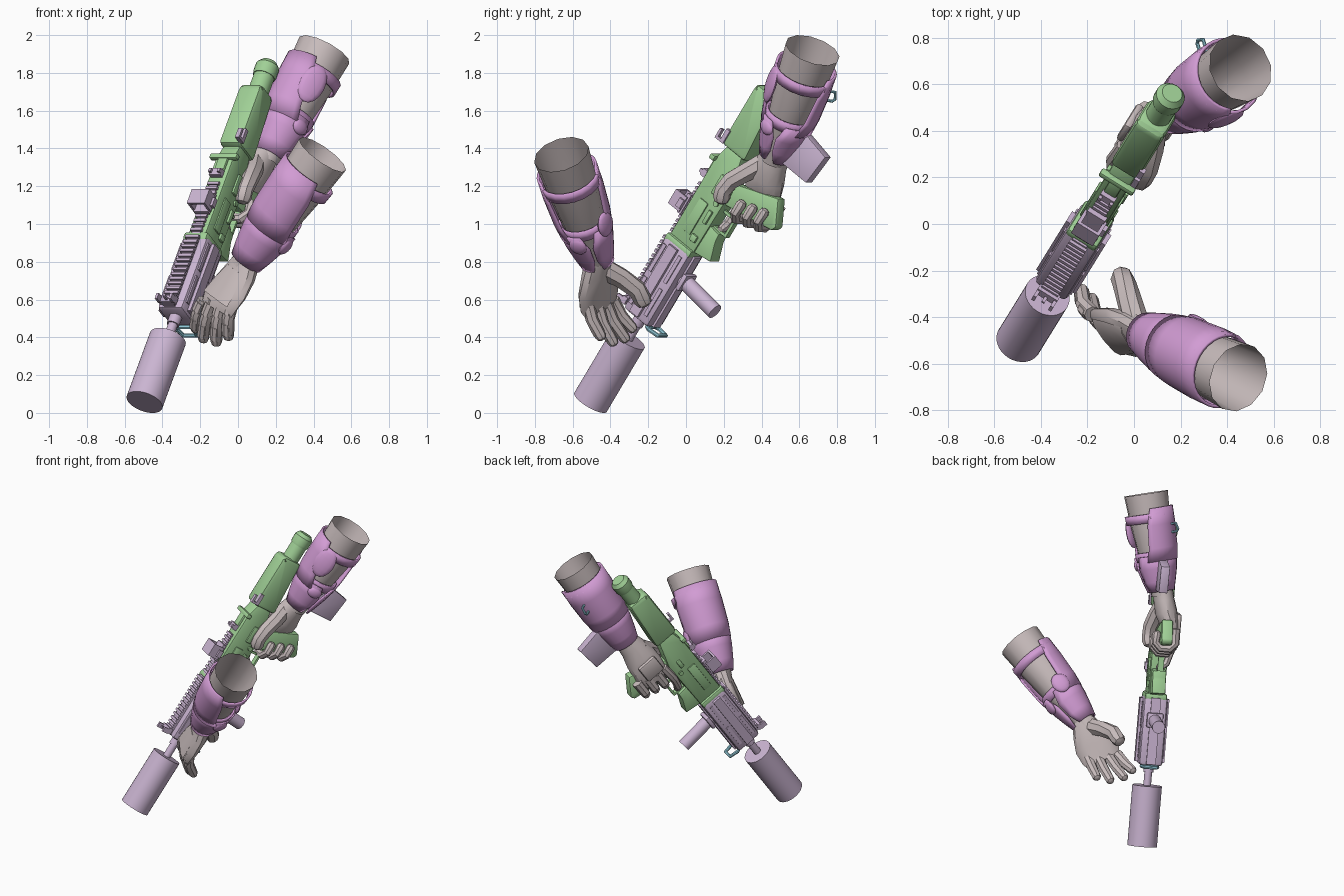
import bpy, bmesh, math
from mathutils import Matrix, Vector

cube = bpy.data.objects.get("Cube")
if cube:
    bpy.data.objects.remove(cube)


def material(name, hexcol):
    m = bpy.data.materials.new(name)
    rgb = [int(hexcol[i:i + 2], 16) / 255 for i in (0, 2, 4)]
    col = [c / 12.92 if c < 0.04 else ((c + 0.055) / 1.055) ** 2.4 for c in rgb] + [1]
    m.use_nodes = True
    m.diffuse_color = col
    m.node_tree.nodes["Principled BSDF"].inputs["Base Color"].default_value = col
    return m


GREEN = material("soft green", "A0D096")
LILAC = material("pale lilac", "CBB5D2")
PURPLE = material("armour purple", "D29CD4")
GREY = material("glove grey", "C8BCBC")
BLUE = material("loop blue", "98D2E2")
made = []


def add(name, bm, mat, M=Matrix(), thick=0):
    bmesh.ops.recalc_face_normals(bm, faces=bm.faces)
    me = bpy.data.meshes.new(name)
    bm.to_mesh(me)
    bm.free()
    me.materials.append(mat)
    ob = bpy.data.objects.new(name, me)
    bpy.context.scene.collection.objects.link(ob)
    ob.matrix_world = M
    if thick:
        mod = ob.modifiers.new("thickness", 'SOLIDIFY')
        mod.thickness, mod.offset = thick, 1
    made.append(ob)
    return ob


# Gun frame: local x = gun's left, y = muzzle to stock, z = gun's top
S = Vector((0.851, -0.526, 0))
A = Vector((0.301, 0.487, 0.82))
U = S.cross(A)
G = Matrix.Translation((-0.495, -0.505, 0.057)) @ Matrix((S, A, U)).transposed().to_4x4()


def boxes(name, extents, mat, bevel=0):
    bm = bmesh.new()
    for x0, x1, y0, y1, z0, z1 in extents:
        T = Matrix.Translation(((x0 + x1) / 2, (y0 + y1) / 2, (z0 + z1) / 2))
        bmesh.ops.create_cube(bm, size=1, matrix=T @ Matrix.Diagonal((x1 - x0, y1 - y0, z1 - z0, 1)))
    if bevel:
        bmesh.ops.bevel(bm, geom=bm.edges[:], offset=bevel, segments=2, profile=0.5, affect='EDGES')
    return add(name, bm, mat, G)


def plate(name, outline, half, mat, bevel=0.008, off=0):
    """Side outline (y, z) given thickness across the gun."""
    bm = bmesh.new()
    f = bm.faces.new([bm.verts.new((off - half, y, z)) for y, z in outline])
    ext = bmesh.ops.extrude_face_region(bm, geom=[f])["geom"]
    bmesh.ops.translate(bm, vec=(2 * half, 0, 0), verts=[v for v in ext if isinstance(v, bmesh.types.BMVert)])
    bmesh.ops.bevel(bm, geom=bm.edges[:], offset=bevel, segments=2, profile=0.5, affect='EDGES')
    return add(name, bm, mat, G)


def loft(name, rings, side, mat, M=Matrix(), sides=10, closed=False, caps=True):
    """Skin elliptical rings (centre, half width, half depth) along a path."""
    bm, loops = bmesh.new(), []
    pts = [Vector(r[0]) for r in rings]
    n = len(pts)
    for i, (c, hw, hd) in enumerate(rings):
        if closed:
            t = pts[(i + 1) % n] - pts[i - 1]
        else:
            t = pts[min(i + 1, n - 1)] - pts[max(i - 1, 0)]
        t.normalize()
        x = Vector(side)
        x = (x - t * x.dot(t)).normalized()
        y = t.cross(x)
        loops.append([bm.verts.new(pts[i] + x * hw * math.cos(a) + y * hd * math.sin(a))
                      for a in (2 * math.pi * k / sides for k in range(sides))])
    for a, b in list(zip(loops, loops[1:])) + ([(loops[-1], loops[0])] if closed else []):
        for k in range(sides):
            bm.faces.new((a[k], a[(k + 1) % sides], b[(k + 1) % sides], b[k]))
    if caps and not closed:
        bm.faces.new(loops[0])
        bm.faces.new(loops[-1])
    return add(name, bm, mat, M)


def rod(name, p, q, r, mat, sides=24):
    return loft(name, [(p, r, r), (q, r, r)], (1, 0, 0.01), mat, G, sides)


def finger(name, pts, r, side, M=Matrix()):
    p = [Vector(c) for c in pts]
    d = (p[-1] - p[-2]).normalized() * r
    rings = [(c, r * (1 - 0.06 * i), r * (1 - 0.06 * i)) for i, c in enumerate(p[:-1])]
    rings += [(p[-1] - d * 0.7, r * 0.85, r * 0.85), (p[-1] - d * 0.2, r * 0.65, r * 0.65), (p[-1], r * 0.25, r * 0.25)]
    return loft(name, rings, side, GREY, M, 8)


# Suppressor, barrel and handguard
rod("suppressor", (0, 0, 0), (0, 0.41, 0), 0.1, LILAC, 32)
rod("barrel", (0, 0.4, 0), (0, 0.6, 0), 0.026, LILAC)
rod("barrel_collar", (0, 0.5, 0), (0, 0.55, 0), 0.034, LILAC)
boxes("handguard", [(-0.08, 0.08, 0.55, 1.02, -0.1, 0.085)], LILAC, 0.022)
rails = [(-0.035, 0.035, 0.56, 1.01, 0.075, 0.1), (-0.032, 0.032, 0.56, 1.01, -0.112, -0.095)]
rails += [(x, x + 0.022, 0.57, 1.0, -0.03, 0.03) for x in (-0.099, 0.077)]
rails += [(-0.042, 0.042, 0.565 + i * 0.03, 0.581 + i * 0.03, 0.098, 0.114) for i in range(15)]
boxes("handguard_rails", rails, LILAC)
boxes("handguard_ribs", [(x, x + 0.01, y, y + 0.17, z, z + 0.022)
                         for x in (-0.087, 0.077) for y in (0.6, 0.81) for z in (-0.07, 0.045)], LILAC)
boxes("front_sight", [(-0.05, 0.05, 0.56, 0.6, 0.1, 0.13), (-0.05, -0.035, 0.555, 0.59, 0.12, 0.165),
                      (0.035, 0.05, 0.555, 0.59, 0.12, 0.165), (-0.007, 0.007, 0.57, 0.58, 0.12, 0.16)], LILAC)
rod("foregrip", (0, 0.86, -0.1), (0, 0.835, -0.36), 0.043, LILAC)
boxes("foregrip_clamp", [(-0.055, 0.055, 0.81, 0.91, -0.14, -0.11)], LILAC, 0.01)


def loop(name, M):
    corners = [(-0.04, 0), (0.04, 0), (0.055, 0.02), (0.04, 0.08), (-0.04, 0.08), (-0.055, 0.02)]
    return loft(name, [((x, 0, -z), 0.012, 0.012) for x, z in corners], (0, 1, 0), BLUE, M, 8, True)


loop("front_sling_loop", G @ Matrix.Translation((0.008, 0.545, -0.085)))

# Receiver with its controls
plate("receiver", [(0.99, 0.08), (1.52, 0.08), (1.62, 0.055), (1.62, -0.06), (1.42, -0.11), (1.02, -0.1)],
      0.056, GREEN, 0.014)
boxes("receiver_collar", [(-0.075, 0.075, 0.99, 1.04, -0.1, 0.09)], GREEN, 0.015)
plate("magazine_well", [(1.03, -0.08), (1.21, -0.08), (1.2, -0.17), (1.15, -0.175), (1.05, -0.21)], 0.046, GREEN)
boxes("receiver_panels", [(0.05, 0.064, 1.1, 1.3, -0.03, 0.03), (-0.064, -0.05, 1.1, 1.32, -0.02, 0.04),
                          (0.05, 0.068, 1.36, 1.48, -0.05, -0.01), (0.05, 0.07, 1.08, 1.12, -0.08, -0.04),
                          (-0.07, -0.05, 1.36, 1.42, -0.05, -0.02), (0.05, 0.07, 1.2, 1.28, -0.08, -0.055)], GREEN, 0.005)
rod("receiver_pin", (-0.068, 1.33, -0.07), (0.068, 1.33, -0.07), 0.016, GREEN, 12)
boxes("trigger_guard", [(-0.02, 0.02, 1.2, 1.4, -0.2, -0.185), (-0.02, 0.02, 1.2, 1.215, -0.2, -0.1),
                        (-0.01, 0.01, 1.3, 1.315, -0.17, -0.1)], GREEN)
boxes("charging_handle", [(-0.085, 0.085, 1.51, 1.54, 0.065, 0.1), (-0.03, 0.03, 1.4, 1.52, 0.07, 0.095)], GREEN, 0.008)
plate("grip", [(1.34, -0.08), (1.47, -0.08), (1.565, -0.36), (1.43, -0.435), (1.4, -0.42)], 0.038, GREEN, 0.012)
boxes("receiver_rail", [(-0.025, 0.025, 1.03, 1.36, 0.075, 0.09)] +
      [(-0.035, 0.035, 1.04 + i * 0.03, 1.056 + i * 0.03, 0.085, 0.1) for i in range(11)], LILAC)
boxes("optic", [(-0.045, 0.045, 1.15, 1.27, 0.09, 0.115), (-0.055, -0.04, 1.16, 1.25, 0.1, 0.18),
                (0.04, 0.055, 1.16, 1.25, 0.1, 0.18), (-0.055, 0.055, 1.16, 1.25, 0.168, 0.182),
                (0.05, 0.07, 1.18, 1.23, 0.1, 0.13)], LILAC)
boxes("rear_sight", [(-0.035, 0.035, 1.39, 1.43, 0.085, 0.115), (-0.035, -0.02, 1.4, 1.42, 0.11, 0.13),
                     (0.02, 0.035, 1.4, 1.42, 0.11, 0.13)], LILAC)

# Stock
plate("stock", [(1.61, 0.09), (1.98, 0.092), (2.0, 0.07), (2.0, -0.06), (1.61, -0.09)], 0.07, GREEN, 0.025)
rod("buffer_tube", (0, 1.9, 0), (0, 2.13, 0), 0.056, GREEN)
loft("tube_cap", [((0, 2.1, 0), 0.06, 0.06), ((0, 2.115, 0), 0.064, 0.064), ((0, 2.165, 0), 0.064, 0.064),
                  ((0, 2.19, 0), 0.045, 0.045)], (1, 0, 0), GREEN, G, 20)
boxes("stock_hook", [(0.055, 0.08, 1.62, 1.7, 0.07, 0.095), (0.055, 0.08, 1.62, 1.635, 0.085, 0.125),
                     (0.055, 0.08, 1.62, 1.68, 0.115, 0.13)], LILAC)
plate("hanging_pouch", [(1.75, -0.3), (1.975, -0.25), (1.93, -0.5), (1.75, -0.48)], 0.03, LILAC, 0.004, 0.06)


def shell(name, profile, mat, M, thick=0.012, steps=20):
    """Wrap around an arm: (distance, radius, half opening angle)."""
    bm, rows = bmesh.new(), []
    for z, r, gap in profile:
        rows.append([bm.verts.new((r * math.cos(a), r * math.sin(a), z)) for a in
                     (gap + (2 * math.pi - 2 * gap) * k / steps for k in range(steps + 1))])
    for a, b in zip(rows, rows[1:]):
        for k in range(steps):
            bm.faces.new((a[k], b[k], b[k + 1], a[k + 1]))
    bmesh.ops.remove_doubles(bm, verts=bm.verts, dist=0.0005)
    return add(name, bm, mat, M, thick)


def forearm(side, elbow, wrist, opening, pads):
    E, W = Vector(elbow), Vector(wrist)
    z = (W - E).normalized()
    x = Vector(opening)
    x = (x - z * x.dot(z)).normalized()
    L = (W - E).length
    M = Matrix.Translation(E) @ Matrix((x, z.cross(x), z)).transposed().to_4x4()
    loft(side + "_sleeve", [((0, 0, L * s), r, r) for s, r in
                            ((0, 0.15), (0.3, 0.137), (0.6, 0.115), (0.85, 0.08), (1.03, 0.068))],
         (1, 0, 0), GREY, M, 12, caps=False)
    shell(side + "_armour", [(L * 0.15, 0.152, 1.25), (L * 0.32, 0.152, 1.05), (L * 0.55, 0.143, 0.95),
                             (L * 0.68, 0.13, 0.75)], PURPLE, M, 0.014)
    shell(side + "_cuff", [(L * 0.62, 0.135, 0.3), (L * 0.75, 0.122, 0.05), (L * 0.88, 0.1, 0.05),
                           (L * 0.98, 0.08, 0.3)], PURPLE, M)
    for i, s in enumerate((0.2, 0.58)):
        r = 0.152 - 0.03 * i
        shell(side + "_strap_%d" % (i + 1), [(L * s, r, 0), (L * s + 0.06, r - 0.004, 0)], PURPLE, M, 0.014)
    # Rounded pads lying along the opening's edge
    for i, (s, a, r, w, h) in enumerate(pads):
        bm = bmesh.new()
        T = Matrix.Rotation(a, 4, 'Z') @ Matrix.Translation((r, 0, L * s))
        bmesh.ops.create_uvsphere(bm, u_segments=14, v_segments=8, radius=1,
                                  matrix=T @ Matrix.Diagonal((0.022, w, h, 1)))
        add(side + "_pad_%d" % (i + 1), bm, PURPLE, M)
    return M


right = forearm("right", (0.457, 0.67, 1.92), (0.155, 0.47, 1.35), (0.85, -0.4, -0.3),
                [(0.36, 0.95, 0.157, 0.07, 0.11), (0.7, 0.5, 0.132, 0.05, 0.04)])
forearm("left", (0.448, -0.66, 1.368), (0.035, -0.465, 0.79), (0.8, 0.1, -0.5),
        [(0.6, -0.85, 0.146, 0.06, 0.07), (0.7, 0.5, 0.134, 0.05, 0.05)])
loop("arm_sling_loop", right @ Matrix.Rotation(-2.2, 4, 'Z') @ Matrix.Translation((0.172, 0, 0.28)) @ Matrix.Scale(0.7, 4))

# Right hand, closed around the grip
loft("right_palm", [((0.036, 1.78, -0.22), 0.066, 0.07), ((0.018, 1.69, -0.21), 0.07, 0.09),
                    ((-0.005, 1.6, -0.215), 0.075, 0.11), ((-0.03, 1.53, -0.22), 0.064, 0.115),
                    ((-0.055, 1.46, -0.23), 0.036, 0.108), ((-0.06, 1.42, -0.23), 0.025, 0.098)],
     (1, 0, 0), GREY, G, 12)
boxes("right_hand_plate", [(-0.105, -0.07, 1.47, 1.6, -0.28, -0.14)], GREY, 0.014)
finger("right_finger_1", [(-0.06, 1.46, -0.14), (-0.068, 1.34, -0.13), (-0.04, 1.25, -0.14), (0.02, 1.21, -0.15)],
       0.03, (0, 0, 1), G)
for i in range(3):
    v, o = -0.2 - 0.07 * i, 0.022 * i
    finger("right_finger_%d" % (i + 2),
           [(-0.06, 1.46 + o, v), (-0.064, 1.36 + o, v), (-0.03, 1.325 + o, v), (0.03, 1.325 + o, v),
            (0.066, 1.36 + o, v), (0.06, 1.44 + o, v)], 0.035, (0, 0, 1), G)
finger("right_thumb", [(0.01, 1.67, -0.17), (0.05, 1.58, -0.13), (0.078, 1.49, -0.085), (0.082, 1.42, -0.075),
                       (0.075, 1.35, -0.1)], 0.056, (0, 0, 1), G)

# Left hand, open beside the handguard
across, back = Vector((-0.74, 0.66, 0)), Vector((-0.66, -0.74, 0.1))
loft("left_palm", [((0.05, -0.47, 0.81), 0.076, 0.07), ((0.012, -0.465, 0.74), 0.11, 0.062),
                   ((-0.042, -0.465, 0.66), 0.138, 0.052), ((-0.095, -0.46, 0.59), 0.136, 0.043),
                   ((-0.113, -0.455, 0.55), 0.12, 0.03)], across, GREY, sides=12)
loft("left_hand_plate", [(Vector(c) + back * 0.04, w, 0.02) for c, w in
                         (((0.01, -0.465, 0.755), 0.07), ((-0.04, -0.46, 0.68), 0.095), ((-0.093, -0.455, 0.6), 0.11))],
     across, GREY, sides=8)
tips = [(-0.225, -0.27, 0.43), (-0.185, -0.31, 0.375), (-0.115, -0.375, 0.355), (-0.05, -0.44, 0.385)]
for i, tip in enumerate(tips):
    base = Vector((-0.103, -0.455, 0.6)) + across * (0.103 - 0.069 * i)
    mid = base.lerp(Vector(tip), 0.5) + back * 0.022
    finger("left_finger_%d" % (i + 1), [base, mid, tip], 0.036, across)
    for j, (p, q) in enumerate(((base, mid), (mid, Vector(tip)))):
        loft("left_finger_guard_%d_%d" % (i + 1, j + 1),
             [(p.lerp(q, k) + back * 0.012, 0.032 - 0.003 * j, 0.028 - 0.003 * j) for k in (0.2, 0.75)],
             across, GREY, sides=8)
finger("left_thumb", [(0.01, -0.43, 0.76), (-0.015, -0.345, 0.715), (-0.04, -0.26, 0.655), (-0.06, -0.21, 0.565)],
       0.058, across)

# Smooth shading with crisp edges
bpy.ops.object.select_all(action='DESELECT')
for ob in made:
    ob.select_set(True)
bpy.context.view_layer.objects.active = made[0]
bpy.ops.object.shade_smooth_by_angle(angle=math.radians(35))
